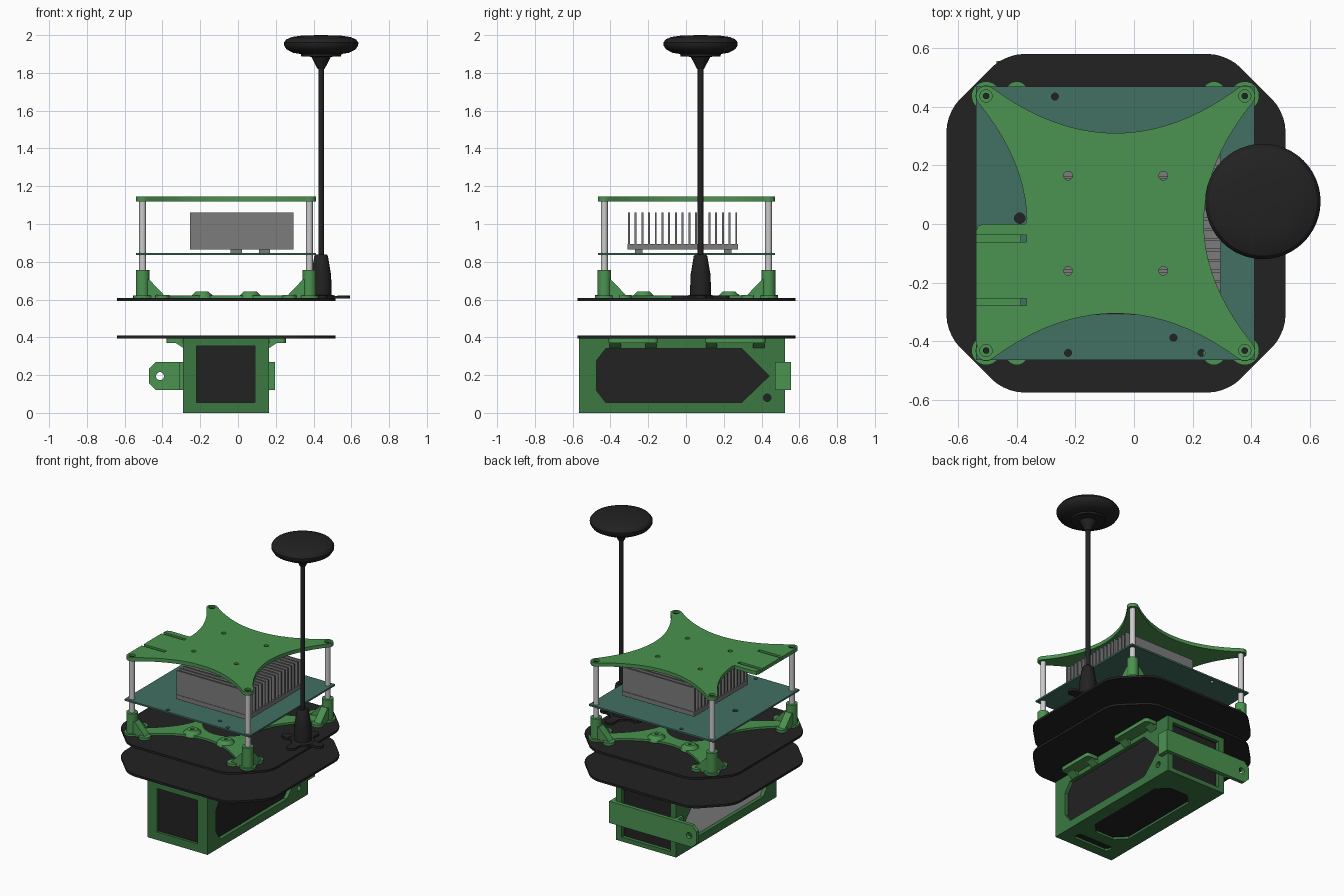
import bpy, bmesh
from math import sin, cos, pi, radians
from mathutils import Vector

if "Cube" in bpy.data.objects:
    bpy.data.objects.remove(bpy.data.objects["Cube"])


def material(name, rgb):
    m = bpy.data.materials.new(name)
    m.diffuse_color = (*rgb, 1)
    m.use_nodes = True
    m.node_tree.nodes["Principled BSDF"].inputs["Base Color"].default_value = m.diffuse_color
    return m


GREEN = material("green_plastic", (0.07, 0.29, 0.08))
CASE = material("case_green", (0.045, 0.19, 0.055))
BLACK = material("black", (0.016, 0.016, 0.016))
TEAL = material("board_teal", (0.055, 0.16, 0.125))
ALLOY = material("heatsink_grey", (0.2, 0.2, 0.2))


def finish(name, bm, mat):
    bmesh.ops.recalc_face_normals(bm, faces=bm.faces)
    me = bpy.data.meshes.new(name)
    bm.to_mesh(me)
    bm.free()
    ob = bpy.data.objects.new(name, me)
    bpy.context.collection.objects.link(ob)
    if mat:
        me.materials.append(mat)
    return ob


def prism(name, pts, a, b, mat=None, axis='z', bevel=0):
    """Extrude a 2D outline from a to b along an axis."""
    put = {'z': lambda u, v, w: (u, v, w), 'y': lambda u, v, w: (u, w, v),
           'x': lambda u, v, w: (w, u, v)}[axis]
    bm = bmesh.new()
    lo = [bm.verts.new(put(u, v, a)) for u, v in pts]
    hi = [bm.verts.new(put(u, v, b)) for u, v in pts]
    bm.faces.new(lo)
    bm.faces.new(hi)
    n = len(pts)
    for i in range(n):
        j = (i + 1) % n
        bm.faces.new((lo[i], lo[j], hi[j], hi[i]))
    if bevel:
        bm.edges.ensure_lookup_table()
        up = [e for e in bm.edges if {e.verts[0] in lo, e.verts[1] in lo} == {True, False}]
        bmesh.ops.bevel(bm, geom=up, offset=bevel, segments=5, profile=0.5, affect='EDGES')
    return finish(name, bm, mat)


def rect(x0, x1, y0, y1, c=0):
    if not c:
        return [(x0, y0), (x1, y0), (x1, y1), (x0, y1)]
    return [(x0 + c, y0), (x1 - c, y0), (x1, y0 + c), (x1, y1 - c),
            (x1 - c, y1), (x0 + c, y1), (x0, y1 - c), (x0, y0 + c)]


def box(name, x, y, z, mat=None):
    return prism(name, rect(*x, *y), *z, mat)


def circle(x, y, r, n=20):
    return [(x + r * cos(2 * pi * i / n), y + r * sin(2 * pi * i / n)) for i in range(n)]


def cyl(name, x, y, r, z0, z1, mat=None, n=20):
    return prism(name, circle(x, y, r, n), z0, z1, mat)


def lathe(name, profile, x, y, mat, n=40):
    bm = bmesh.new()
    vs = [bm.verts.new((x + r, y, z)) for r, z in profile]
    es = [bm.edges.new(p) for p in zip(vs, vs[1:])]
    bmesh.ops.spin(bm, geom=vs + es, cent=(x, y, 0), axis=(0, 0, 1), angle=2 * pi, steps=n)
    bmesh.ops.remove_doubles(bm, verts=bm.verts, dist=1e-5)
    return finish(name, bm, mat)


def cut(ob, cutters):
    bpy.context.view_layer.objects.active = ob
    for c in cutters:
        m = ob.modifiers.new("cut", 'BOOLEAN')
        m.operation, m.object, m.solver = 'DIFFERENCE', c, 'EXACT'
        bpy.ops.object.modifier_apply(modifier=m.name)
        bpy.data.objects.remove(c)
    return ob


POSTS = [(-0.505, -0.432), (0.378, -0.432), (0.378, 0.437), (-0.505, 0.437)]
CX = -0.062


def star(r, theta, sags, tab=None, n=20):
    """Plate outline with round corners on the posts and concave sides."""
    rim = lambda i, d: Vector(POSTS[i]) + r * Vector((cos(radians(d)), sin(radians(d))))
    out, half = [], 45 + theta
    for i in range(4):
        mid = 225 + 90 * i
        out += [rim(i, mid - half + 2 * half * k / 10) for k in range(11)]
        p, q = out[-1], rim((i + 1) % 4, mid + 90 - half)
        inward = Vector((-(q - p).y, (q - p).x)).normalized()
        edge = [p.lerp(q, k / n) + inward * sags[i] * 4 * k / n * (1 - k / n) for k in range(1, n)]
        if tab and i == 3:
            edge = edge[:n // 2 - 1] + [Vector(t) for t in tab]
        out += edge
    return [tuple(v) for v in out]


# Two black octagonal deck plates
for name, z in (("lower_deck", 0.395), ("upper_deck", 0.592)):
    prism(name, rect(-0.64, 0.517, -0.575, 0.58, 0.2), z, z + 0.015, BLACK, bevel=0.06)

# Top green plate with side tab, grooves and holes
top = prism("top_plate", star(0.035, 36, (0.155, 0.168, 0.155, 0.168),
            [(-0.366, 0.02), (-0.37, 0), (-0.515, 0), (-0.533, -0.007), (-0.54, -0.025), (-0.54, -0.42)]),
            1.12, 1.145, GREEN)
holes = [cyl("hole", x, y, 0.015, 1, 1.2) for x in (-0.225, 0.1) for y in (-0.16, 0.165)]
holes += [cyl("hole", x, y, 0.021, 1.13, 1.2) for x, y in POSTS]
for y in (-0.05, -0.267):
    holes += [box("groove", (-0.6, -0.382), (y - 0.012, y + 0.012), (1.132, 1.2)),
              box("slot", (-0.385, -0.367), (y - 0.012, y + 0.012), (1.0, 1.2))]
cut(top, holes)

# Circuit board
board = box("circuit_board", (-0.54, 0.412), (-0.465, 0.47), (0.836, 0.847), TEAL)
cut(board, [cyl("hole", x, y, r, 0.8, 0.9) for x, y, r in (
    (-0.27, 0.435, 0.012), (-0.39, 0.02, 0.018), (0.135, -0.388, 0.012),
    (-0.225, -0.44, 0.012), (0.23, -0.44, 0.012))])

# Heatsink: base, feet and fins
box("heatsink_base", (-0.255, 0.295), (-0.31, 0.275), (0.865, 0.895), ALLOY)
for k in range(17):
    y = -0.302 + k * 0.0355
    box("heatsink_fin", (-0.255, 0.295), (y - 0.005, y + 0.005), (0.89, 1.06), ALLOY)
for x in (-0.01, 0.14):
    for y in (-0.25, 0.22):
        box("heatsink_foot", (x - 0.03, x + 0.03), (y - 0.02, y + 0.02), (0.845, 0.868), ALLOY)

# Mounting frame under the board, with screw bosses
frame = prism("mount_frame", star(0.05, 42, (0.215, 0.29, 0.215, 0.29)), 0.606, 0.621, GREEN)
cut(frame, [cyl("hole", CX, 0, 0.17, 0.5, 0.7, n=40)])
for x in (-0.19, 0.065):
    for y in (-0.225, 0.228):
        lathe("frame_boss", [(0, 0.606), (0.06, 0.606), (0.055, 0.622), (0.033, 0.643),
                             (0.012, 0.643), (0.012, 0.63), (0, 0.63)], x, y, GREEN, 24)

# Corner posts with gussets, foot pads, standoff rods and screws
for x, y in POSTS:
    sx, sy = (1 if x < CX else -1), (1 if y < 0 else -1)
    cyl("corner_post", x, y, 0.036, 0.606, 0.757, GREEN, 24)
    rib = lambda p, s: [(p, 0.606), (p + s * 0.13, 0.606), (p + s * 0.115, 0.622), (p + s * 0.036, 0.705), (p, 0.705)]
    prism("post_gusset", rib(x, sx), y - 0.025, y + 0.025, GREEN, 'y')
    prism("post_gusset", rib(y, sy), x - 0.025, x + 0.025, GREEN, 'x')
    cyl("foot_pad", x + sx * 0.105, y - sy * 0.012, 0.038, 0.606, 0.625, GREEN)
    cyl("foot_pad", x + sx * 0.002, y + sy * 0.105, 0.038, 0.606, 0.625, GREEN)
    cyl("standoff_rod", x, y, 0.018, 0.75, 1.122)
    cyl("post_screw", x, y, 0.011, 1.12, 1.136, BLACK)

# Antenna: eared base, tapered socket, mast and dome
AX, AY = 0.44, 0.077
for k in range(2):
    a, b = ((0.12, 0.03), (0.03, 0.12))[k]
    box("antenna_ear", (AX - a, AX + a), (AY - b, AY + b), (0.605, 0.619 + k * 0.001), BLACK)
    for s in (-1, 1):
        cyl("antenna_ear_end", AX + s * 0.12 * (1 - k), AY + s * 0.12 * k, 0.033, 0.605, 0.621, BLACK)
lathe("antenna_socket", [(0, 0.605), (0.075, 0.605), (0.075, 0.62), (0.056, 0.625), (0.053, 0.73),
                         (0.036, 0.83), (0.03, 0.838), (0, 0.838)], AX, AY, BLACK)
cyl("antenna_mast", AX, AY, 0.015, 0.83, 1.84, BLACK)
lathe("antenna_dome", [(0, 1.82), (0.018, 1.82), (0.052, 1.885), (0.105, 1.888), (0.108, 1.9),
                       (0.15, 1.907), (0.183, 1.925), (0.196, 1.945), (0.197, 1.96), (0.185, 1.977),
                       (0.155, 1.99), (0.1, 1.998), (0, 2.0)], AX, AY, BLACK, 48)

# Battery case: hollow box with windows on every side
case = box("battery_case", (-0.292, 0.165), (-0.567, 0.525), (0, 0.395), CASE)
side = [(-0.475, 0.275), (-0.425, 0.34), (0.295, 0.34), (0.44, 0.195),
        (0.295, 0.055), (-0.425, 0.055), (-0.475, 0.12)]
cut(case, [box("inside", (-0.267, 0.14), (-0.54, 0.5), (0.025, 0.37)),
           prism("side_window", side, -0.5, 0.5, axis='x'),
           prism("front_window", rect(-0.22, 0.09, 0.055, 0.355), -0.7, -0.5, axis='y'),
           prism("back_opening", rect(-0.25, 0.123, 0.03, 0.36), 0.45, 0.6, axis='y'),
           prism("floor_window", rect(-0.2, 0.075, -0.36, 0.36, 0.07), -0.1, 0.1),
           prism("floor_slot", rect(-0.2, 0.075, -0.5, -0.44, 0.015), -0.1, 0.1),
           prism("pin_hole", circle(0.43, 0.08, 0.02), -0.5, 0.5, axis='x')])
box("battery", (-0.262, 0.135), (-0.55, 0.495), (0.015, 0.36), BLACK)
box("battery_side_label", (-0.266, -0.26), (-0.53, 0.48), (0.03, 0.355))

# Case mounting ears under the lower deck
for y0, y1 in ((-0.41, -0.15), (0.1, 0.42)):
    for s, x in ((-1, -0.285), (1, 0.16)):
        xs = sorted((x, x + s * 0.093))
        prism("case_ear", rect(*xs, y0, y1), 0.37, 0.395, GREEN, bevel=0.02)
        for y in (y0 + 0.035, y1 - 0.035):
            prism("ear_gusset", [(x, 0.38), (x + s * 0.06, 0.38), (x, 0.34)],
                  y - 0.03, y + 0.03, GREEN, 'y')

# Strap across the back of the case, with a hook and a holed tab
strap = prism("battery_strap", [(-0.47, 0.155), (-0.435, 0.12), (0.196, 0.12), (0.196, 0.27),
                                (-0.435, 0.27), (-0.47, 0.235)], 0.53, 0.556, GREEN, 'y')
cut(strap, [prism("hole", circle(-0.413, 0.195, 0.021), 0.4, 0.7, axis='y')])
box("strap_hook", (0.164, 0.196), (0.47, 0.535), (0.12, 0.27), GREEN)
box("strap_clip", (-0.31, -0.285), (0.47, 0.535), (0.12, 0.27), GREEN)

# Smooth the round parts, keep hard edges
for ob in bpy.context.scene.objects:
    ob.select_set(True)
    bpy.context.view_layer.objects.active = ob
bpy.ops.object.shade_smooth_by_angle(angle=radians(30))
